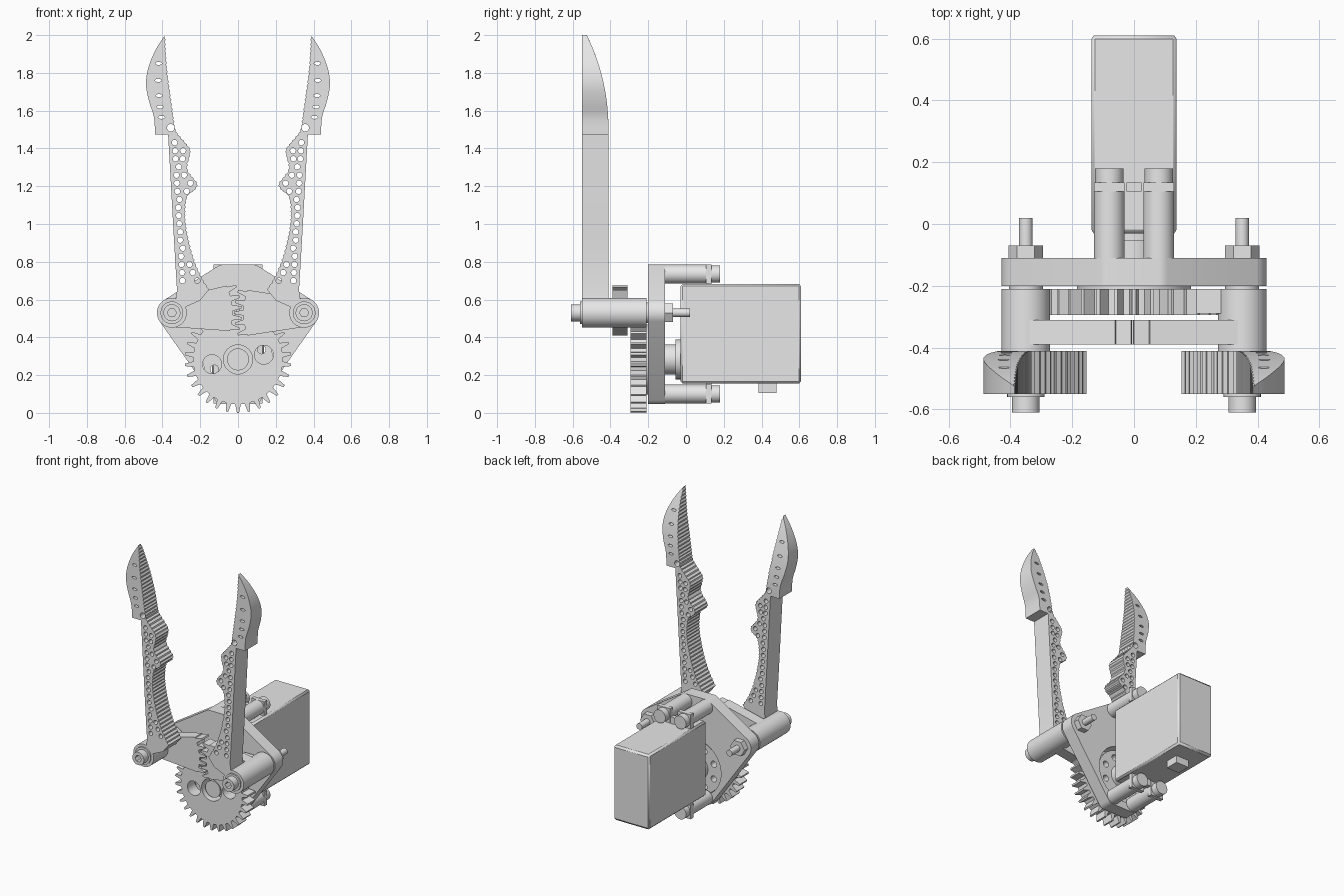
import bpy, bmesh, math
from mathutils import Vector
from mathutils.geometry import convex_hull_2d

cube = bpy.data.objects.get("Cube")
if cube:
    bpy.data.objects.remove(cube, do_unlink=True)

grey = bpy.data.materials.new("light_grey")
grey.use_nodes = True
grey.diffuse_color = (0.8, 0.8, 0.8, 1)
grey.node_tree.nodes["Principled BSDF"].inputs["Base Color"].default_value = (0.8, 0.8, 0.8, 1)


def prism(name, loops, y0, y1, back=None):
    """Solid between y0 and y1 from an outline plus hole loops in the x-z plane."""
    bm = bmesh.new()
    rings = []
    for loop in loops:
        ring = [bm.verts.new((x, y0, z)) for x, z in loop]
        for i, v in enumerate(ring):
            bm.edges.new((ring[i - 1], v))
        rings.append(ring)
    bmesh.ops.triangle_fill(bm, use_beauty=True, edges=bm.edges[:], normal=(0, -1, 0))
    caps = bm.faces[:]
    twin = {v: bm.verts.new((v.co.x, back(v.co.z) if back else y1, v.co.z))
            for ring in rings for v in ring}
    for f in caps:
        bm.faces.new([twin[v] for v in reversed(f.verts)])
    for ring in rings:
        for i, v in enumerate(ring):
            u = ring[i - 1]
            bm.faces.new((u, v, twin[v], twin[u]))
    bmesh.ops.recalc_face_normals(bm, faces=bm.faces[:])
    mesh = bpy.data.meshes.new(name)
    bm.to_mesh(mesh)
    bm.free()
    mesh.materials.append(grey)
    ob = bpy.data.objects.new(name, mesh)
    bpy.context.collection.objects.link(ob)
    bpy.ops.object.select_all(action='DESELECT')
    ob.select_set(True)
    bpy.context.view_layer.objects.active = ob
    bpy.ops.object.shade_smooth_by_angle(angle=math.radians(30))
    return ob


def circle(x, z, r, n=40, rz=None):
    return [(x + r * math.cos(math.tau * i / n), z + (rz or r) * math.sin(math.tau * i / n))
            for i in range(n)]


def rect(x0, x1, z0, z1):
    return [(x0, z0), (x1, z0), (x1, z1), (x0, z1)]


def flip(loops, s):
    return [[(s * x, z) for x, z in loop] for loop in loops]


def spline(pts, step):
    """Points at even steps on a smooth curve through pts."""
    p = [Vector(q) for q in pts]
    p = [2 * p[0] - p[1]] + p + [2 * p[-1] - p[-2]]
    out = []
    for a, b, c, d in zip(p, p[1:], p[2:], p[3:]):
        n = max(1, round((c - b).length / step))
        for i in range(n):
            t = i / n
            out.append(0.5 * (2 * b + (c - a) * t + (2 * a - 5 * b + 4 * c - d) * t * t
                              + (3 * b - a - 3 * c + d) * t ** 3))
    return out + [p[-2]]


def teeth(cx, cz, root, tip, start, pitch, count):
    pts = []
    for k in range(count):
        for t, r in ((0.06, root), (0.2, root), (0.4, tip), (0.6, tip), (0.8, root), (0.94, root)):
            a = math.radians(start + (k + t) * pitch)
            pts.append((cx + r * math.cos(a), cz + r * math.sin(a)))
    return pts


HX, HZ = 0.35, 0.53      # finger pivot
GZ = 0.283               # drive gear centre

# Fingers: serrated inner edge, curved blade, pierced body
INNER = [(0.155, 0.655), (0.2, 0.73), (0.237, 0.822), (0.262, 0.918), (0.277, 1.0), (0.28, 1.066),
         (0.268, 1.146), (0.226, 1.183), (0.217, 1.215), (0.254, 1.263), (0.27, 1.3), (0.254, 1.37),
         (0.26, 1.406), (0.328, 1.49), (0.339, 1.544), (0.355, 1.66), (0.376, 1.82), (0.387, 2.0)]
BLADE = [(0.387, 2.0), (0.434, 1.926), (0.474, 1.83), (0.487, 1.74), (0.471, 1.65),
         (0.445, 1.565), (0.439, 1.475)]
BODY = [(0.37, 1.475), (0.339, 0.918), (0.323, 0.65), (0.335, 0.56), (0.28, 0.56), (0.2, 0.595)]


def inner_x(z):
    for (xa, za), (xb, zb) in zip(INNER, INNER[1:]):
        if za <= z <= zb:
            return xa + (xb - xa) * (z - za) / (zb - za)


def blade_back(z):
    return -0.41 - 0.115 * (max(0, z - 1.48) / 0.52) ** 2.2


edge = spline(INNER, 0.012)
edge = [(p.x + (0.004 if i % 2 else -0.002), p.y) for i, p in enumerate(edge[:-1])]
finger = [edge + [tuple(p) for p in spline(BLADE, 0.025)] + BODY]
for i in range(18):
    z = 0.7 + i * 0.043
    outer = 0.323 + 0.047 * (z - 0.65) / 0.825
    a, b = outer - 0.032, inner_x(z) + 0.034
    if outer - inner_x(z) > 0.1:
        xs = [a, b]
    else:
        xs = [a if i % 2 else a + 0.6 * (b - a)]
    finger += [circle(x, z, 0.015, 14) for x in xs]
finger.append(circle(0.356, 1.51, 0.02, 18))
for x, z in ((0.42, 1.85), (0.422, 1.76), (0.418, 1.68), (0.413, 1.62), (0.405, 1.565)):
    finger.append(circle(x, z, 0.018, 14, 0.008))

# Meshing gear arm, drawn for the -x pivot
def gear_arm(start):
    arc = teeth(-HX, HZ, 0.322, 0.37, start, 9, 5)
    return [[(-HX, HZ - 0.075)] + arc + [(-HX, HZ + 0.075)]]


for s, side in ((-1, "right"), (1, "left")):
    def disc(name, r, y0, y1, n=40, hole=None):
        loops = [circle(s * HX, HZ, r, n)]
        if hole:
            loops.append(circle(s * HX, HZ, hole, 6))
        prism(f"{side}_{name}", loops, y0, y1)

    prism(f"{side}_finger", flip(finger, s), -0.55, -0.41, blade_back)
    prism(f"{side}_gear_arm", flip(gear_arm(-18 if s < 0 else -22.5), -s), -0.39, -0.31)
    disc("pivot_hub", 0.079, -0.55, -0.21)
    disc("pivot_spacer", 0.055, -0.21, -0.2)
    disc("bolt_washer", 0.06, -0.56, -0.55)
    disc("bolt_head", 0.045, -0.61, -0.56, hole=0.024)
    disc("bolt_shank", 0.022, -0.11, 0.02, 24)
    disc("bolt_nut", 0.056, -0.11, -0.07, 6)

    # Standoffs, mounting ears and screws of the motor
    for z, level in ((0.735, "upper"), (0.1, "lower")):
        x = s * 0.08
        prism(f"{side}_{level}_standoff", [circle(x, z, 0.05)], -0.11, 0.105)
        prism(f"{side}_{level}_motor_ear", [rect(x - 0.05, x + 0.05, z - 0.05, z + 0.05)], 0.105, 0.135)
        prism(f"{side}_{level}_ear_screw", [circle(x, z, 0.046)], 0.135, 0.18)

# Stub behind the left gear arm
prism("left_arm_stub", [rect(0.2, HX, 0.49, 0.57)], -0.29, -0.21)

# Drive gear with hub and two openings
prism("drive_gear", [teeth(0, GZ, 0.237, 0.283, -96, 12, 30), circle(0, GZ, 0.077),
                     circle(-0.137, GZ - 0.025, 0.05), circle(0.137, GZ + 0.025, 0.05)], -0.295, -0.21)
prism("gear_hub", [circle(0, GZ, 0.058)], -0.28, -0.19)

# Base plate wrapping the pivots and standoffs
pts = []
for s in (-1, 1):
    pts += circle(s * HX, HZ, 0.079) + circle(s * 0.08, 0.735, 0.05) + circle(s * 0.08, 0.096, 0.05)
hull = [pts[i] for i in convex_hull_2d([Vector(p) for p in pts])]
prism("base_plate", [hull, circle(0, GZ + 0.01, 0.195, 64)], -0.2, -0.11)

# Pierced motor horn sitting in the plate opening
horn = [circle(0, GZ, 0.185, 64)]
for k in range(8):
    a = math.tau * (k + 0.5) / 8
    horn.append(circle(0.135 * math.cos(a), GZ + 0.135 * math.sin(a), 0.022, 16))
prism("motor_horn", horn, -0.21, -0.13)
prism("horn_boss", [circle(0, GZ, 0.08)], -0.13, -0.055)
prism("motor_collar", [circle(0, GZ, 0.105)], -0.055, -0.02)

# Motor body
body = prism("motor_body", [rect(-0.138, 0.138, 0.155, 0.683)], -0.03, 0.61)
bevel = body.modifiers.new("edge_bevel", 'BEVEL')
bevel.width = 0.012
bevel.segments = 1
bevel.limit_method = 'ANGLE'
prism("upper_ear_rib", [rect(-0.025, 0.025, 0.67, 0.73)], 0.105, 0.135)
prism("lower_ear_rib", [rect(-0.025, 0.025, 0.11, 0.17)], 0.105, 0.135)
prism("cable_block", [rect(-0.05, 0.05, 0.105, 0.16)], 0.385, 0.48)
